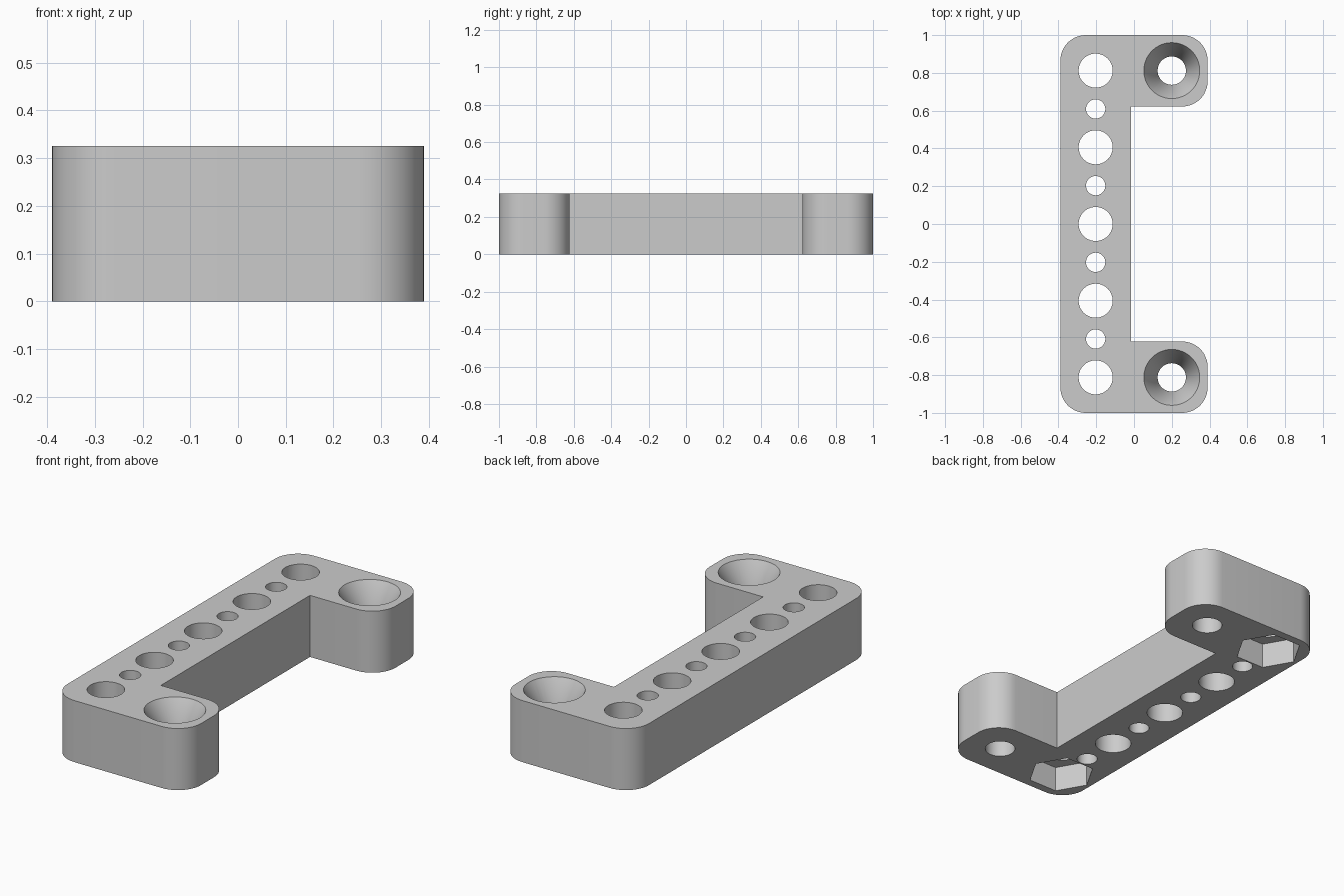
import bpy, bmesh
from math import sin, cos, pi, radians
from mathutils import Matrix

if "Cube" in bpy.data.objects:
    bpy.data.objects.remove(bpy.data.objects["Cube"])

HEIGHT = 0.325
HOLE_X, ARM_X, END_Y, PITCH = -0.203, 0.2, 0.812, 0.203

grey = bpy.data.materials.new("plain grey")
grey.use_nodes = True
colour = (0.6, 0.6, 0.6, 1)
grey.diffuse_color = colour
grey.node_tree.nodes["Principled BSDF"].inputs["Base Color"].default_value = colour


def make_object(name, bm):
    bmesh.ops.recalc_face_normals(bm, faces=bm.faces)
    mesh = bpy.data.meshes.new(name)
    bm.to_mesh(mesh)
    bm.free()
    mesh.materials.append(grey)
    obj = bpy.data.objects.new(name, mesh)
    bpy.context.collection.objects.link(obj)
    return obj


def add_plug(bm, x, y, z0, z1, r0, r1, sides=64):
    """Closed cylinder, cone or prism used for cutting."""
    place = Matrix.Translation((x, y, (z0 + z1) / 2))
    bmesh.ops.create_cone(bm, cap_ends=True, segments=sides, radius1=r0,
                          radius2=r1, depth=z1 - z0, matrix=place)


def cut(target, cutter):
    """Subtract the cutter, then throw it away."""
    cutter.hide_render = True
    mod = target.modifiers.new("cut", 'BOOLEAN')
    mod.operation, mod.solver, mod.object = 'DIFFERENCE', 'EXACT', cutter
    bpy.context.view_layer.objects.active = target
    bpy.ops.object.modifier_apply(modifier=mod.name)
    bpy.data.objects.remove(cutter)


# Bracket outline: sharp inner corners, rounded outer ones (x, y, radius)
R = 0.135
half = [(-0.39, -1, R), (0.39, -1, R), (0.39, -0.622, R), (-0.015, -0.622, 0)]
corners = half + [(x, -y, r) for x, y, r in reversed(half)]
outline = []
for x, y, r in corners:
    if r == 0:
        outline.append((x, y))
        continue
    # The arc turns a quarter circle about a centre inside the corner
    sx = 1 if x > 0 else -1
    sy = 1 if y in (1, -0.622) else -1
    start = {(-1, -1): 180, (1, -1): 270, (1, 1): 0, (-1, 1): 90}[sx, sy]
    for i in range(13):
        a = radians(start + 90 * i / 12)
        outline.append((x - sx * r + r * cos(a), y - sy * r + r * sin(a)))

bm = bmesh.new()
base = bm.faces.new([bm.verts.new((x, y, 0)) for x, y in outline])
top = bmesh.ops.extrude_face_region(bm, geom=[base])["geom"]
bmesh.ops.translate(bm, vec=(0, 0, HEIGHT),
                    verts=[v for v in top if isinstance(v, bmesh.types.BMVert)])
bracket = make_object("bracket", bm)

# Through holes: alternating large and small along the bar, one in each arm
bm = bmesh.new()
for i in range(-4, 5):
    r = 0.09 if i % 2 == 0 else 0.051
    add_plug(bm, HOLE_X, i * PITCH, -0.1, HEIGHT + 0.1, r, r)
for y in (-END_Y, END_Y):
    add_plug(bm, ARM_X, y, -0.1, HEIGHT + 0.1, 0.075, 0.075)
cut(bracket, make_object("hole_cutter", bm))

# Countersinks in the arms and hexagonal nut pockets under the bar
SINK, SLOPE, EXTRA = 0.13, (0.148 - 0.075) / 0.13, 0.02
bm = bmesh.new()
for y in (-END_Y, END_Y):
    add_plug(bm, ARM_X, y, HEIGHT - SINK, HEIGHT + EXTRA,
             0.075, 0.148 + SLOPE * EXTRA)
for y in (-END_Y, 0, END_Y):
    add_plug(bm, HOLE_X, y, -0.1, 0.135, 0.167, 0.167, 6)
# Turn the hexagons so that a corner points along x
for v in bm.verts:
    if v.co.x < 0:
        cy = round(v.co.y / END_Y) * END_Y
        dx, dy = v.co.x - HOLE_X, v.co.y - cy
        v.co.x, v.co.y = HOLE_X + dy, cy - dx
cut(bracket, make_object("recess_cutter", bm))

# Smooth the round walls, keep the edges crisp
bpy.ops.object.select_all(action='DESELECT')
bracket.select_set(True)
bpy.context.view_layer.objects.active = bracket
bpy.ops.object.shade_smooth_by_angle(angle=radians(30))
